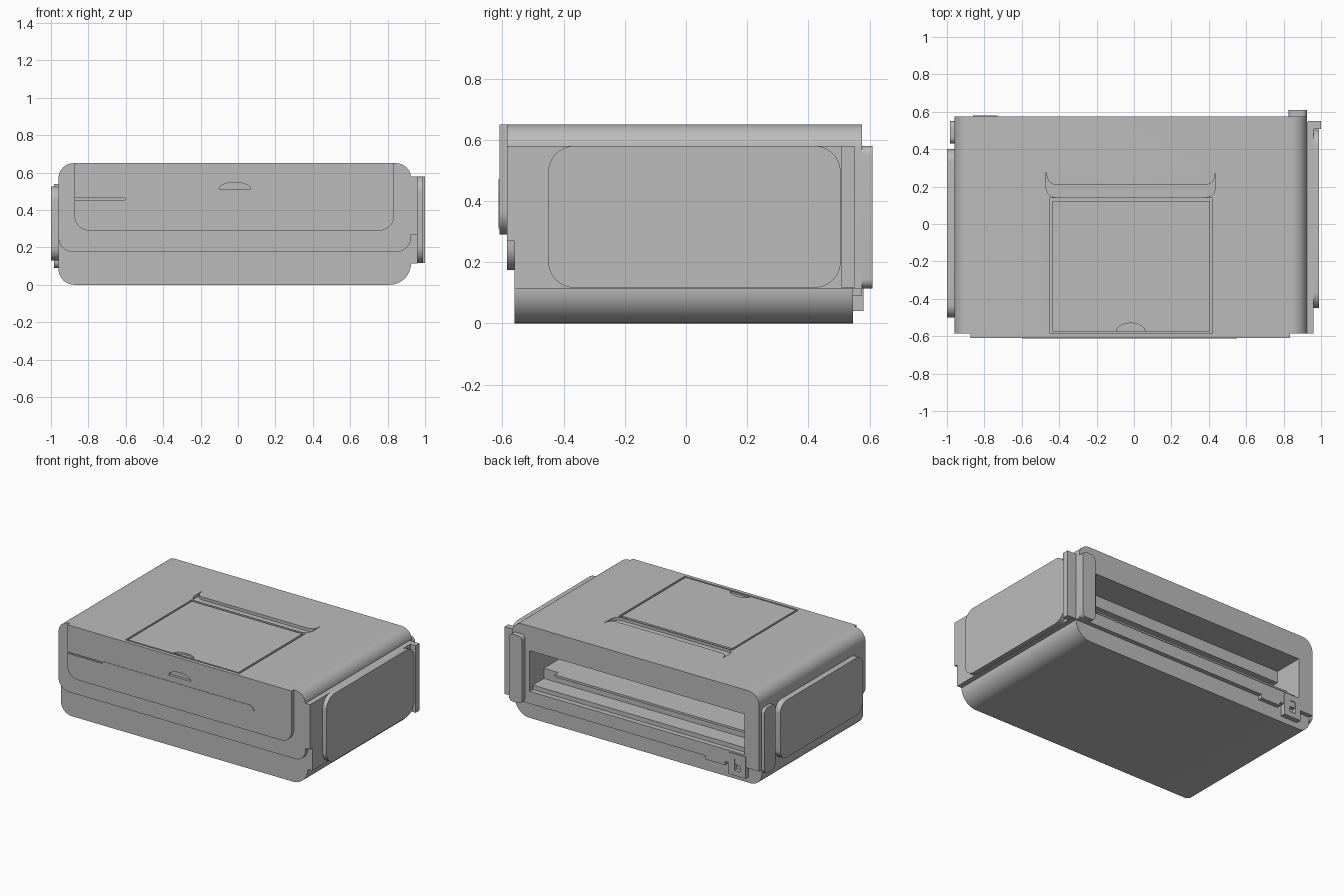
import bpy, bmesh, math
from mathutils import Vector

default = bpy.data.objects.get("Cube")
if default:
    bpy.data.objects.remove(default, do_unlink=True)

GREY = (0.5, 0.5, 0.5, 1)
mat = bpy.data.materials.new("plain grey")
mat.use_nodes = True
mat.diffuse_color = GREY
mat.node_tree.nodes["Principled BSDF"].inputs["Base Color"].default_value = GREY

parts = []


def rounded(x0, x1, y0, y1, bl=0, br=0, tr=0, tl=0, steps=10):
    """Rectangle outline with a separate radius for each corner."""
    corners = [(x0, y0, 1, 1, bl, 180), (x1, y0, -1, 1, br, 270),
               (x1, y1, -1, -1, tr, 0), (x0, y1, 1, -1, tl, 90)]
    pts = []
    for cx, cy, sx, sy, r, start in corners:
        if not r:
            pts.append((cx, cy))
            continue
        for i in range(steps + 1):
            a = math.radians(start + 90 * i / steps)
            pts.append((cx + sx * r + r * math.cos(a), cy + sy * r + r * math.sin(a)))
    return pts


def prism(name, pts, axis, a, b, keep=True):
    """Extrude a 2D outline along an axis from a to b."""
    def place(p, t):
        c = list(p)
        c.insert("xyz".index(axis), t)
        return Vector(c)
    bm = bmesh.new()
    low = [bm.verts.new(place(p, a)) for p in pts]
    high = [bm.verts.new(place(p, b)) for p in pts]
    bm.faces.new(low)
    bm.faces.new(high)
    n = len(pts)
    for i in range(n):
        j = (i + 1) % n
        bm.faces.new((low[i], low[j], high[j], high[i]))
    bmesh.ops.recalc_face_normals(bm, faces=bm.faces)
    mesh = bpy.data.meshes.new(name)
    bm.to_mesh(mesh)
    bm.free()
    mesh.materials.append(mat)
    ob = bpy.data.objects.new(name, mesh)
    bpy.context.collection.objects.link(ob)
    if keep:
        parts.append(ob)
    return ob


def activate(ob):
    bpy.ops.object.select_all(action='DESELECT')
    ob.select_set(True)
    bpy.context.view_layer.objects.active = ob


def cut(targets, pts, axis, a, b):
    """Subtract an extruded outline from each target."""
    cutter = prism("cutter", pts, axis, a, b, keep=False)
    cutter.hide_render = True
    for ob in targets:
        mod = ob.modifiers.new("cut", 'BOOLEAN')
        mod.operation = 'DIFFERENCE'
        mod.solver = 'EXACT'
        mod.object = cutter
        activate(ob)
        bpy.ops.object.modifier_apply(modifier=mod.name)
    bpy.data.objects.remove(cutter, do_unlink=True)


def half_moon(cx, base, half_width, height, steps=16):
    return [(cx + half_width * math.cos(math.pi * i / steps),
             base + height * math.sin(math.pi * i / steps)) for i in range(steps + 1)]


L, R, TOP = -0.96, 0.925, 0.65
MID = -0.017

# Main housing, rear frame and front layers
body = prism("body", rounded(L, R, 0, TOP, 0.085, 0.115, 0.08, 0.08), 'y', -0.56, 0.545)
rear = prism("rear_frame", rounded(L, R, 0.115, TOP, 0, 0, 0.08, 0.08), 'y', 0.545, 0.575)
front = prism("front_panel", rounded(L, R, 0.175, TOP, 0.08, 0.08, 0.08, 0.08), 'y', -0.585, -0.56)
tray = prism("front_tray", rounded(-0.875, 0.835, 0.29, TOP, 0.08, 0.08), 'y', -0.61, -0.585)
prism("tray_flap", rounded(-0.6, 0.55, 0.31, 0.47, 0, 0, 0.04), 'y', -0.613, -0.61)

# Stepped paper opening in the back
steps = [(0.7, 0.2), (0.54, 0.2), (0.54, 0.23), (0.42, 0.23), (0.42, 0.3), (0.2, 0.3),
         (0.2, 0.4), (0.37, 0.4), (0.37, 0.48), (0.7, 0.48)]
cut([body, rear], steps, 'x', -0.85, 0.79)
prism("paper_guide", rounded(0.3, 0.46, 0.285, 0.3), 'x', -0.85, 0.68)

# Lid well and the curved groove behind it
cut([body, front], rounded(-0.45, 0.42, -0.6, 0.14), 'z', 0.635, 0.7)
half = [(0, 0.21), (0.41, 0.21), (0.435, 0.222), (0.447, 0.245), (0.453, 0.28),
        (0.453, 0.19), (0.442, 0.163), (0.425, 0.148), (0.4, 0.142), (0, 0.142)]
groove = [(MID + x, y) for x, y in half] + [(MID - x, y) for x, y in half[-2:0:-1]]
cut([body], groove, 'z', 0.63, 0.7)

# Lid with finger notch, and matching notch in the tray
lid = prism("top_lid", rounded(-0.437, 0.405, -0.575, 0.122), 'z', 0.63, TOP)
cut([lid], half_moon(MID, -0.572, 0.075, 0.042), 'z', 0.638, 0.7)
cut([tray], half_moon(MID, 0.51, 0.085, 0.038), 'y', -0.7, -0.593)
cut([tray], rounded(-0.9, -0.605, 0.453, 0.463), 'y', -0.7, -0.6)

# Left side: mounting plate, rounded door, rear strip and corner pillar
prism("left_plate", rounded(-0.56, 0.545, 0.115, 0.58), 'x', 0.9, 0.96)
prism("left_plate_lip", rounded(-0.585, -0.56, 0.27, 0.58), 'x', 0.9, 0.96)
prism("left_door", rounded(-0.45, 0.505, 0.117, 0.58, *[0.085] * 4), 'x', 0.96, 0.99)
prism("left_rear_strip", rounded(0.93, 1.0, 0.508, 0.55), 'z', 0.117, 0.58)
prism("rear_pillar", rounded(0.825, 0.925, 0.115, 0.58, *[0.03] * 4), 'y', 0.54, 0.61)

# Right side: rounded door and rear strip
prism("right_door", rounded(-0.5, 0.4, 0.13, 0.525, *[0.07] * 4), 'x', -1.0, -0.95)
prism("right_rear_strip", rounded(0.43, 0.55, 0.09, 0.54, *[0.035] * 4), 'x', -0.983, -0.95)

# Power socket and small tab under the back
socket = prism("power_socket", rounded(-0.86, -0.73, 0.04, 0.19), 'y', 0.53, 0.58)
cut([socket], rounded(-0.82, -0.775, 0.075, 0.155), 'y', 0.55, 0.7)
prism("rear_tab", rounded(-0.7, -0.55, 0.09, 0.115), 'y', 0.54, 0.575)

for ob in parts:
    activate(ob)
    bpy.ops.object.shade_smooth_by_angle(angle=math.radians(30))
